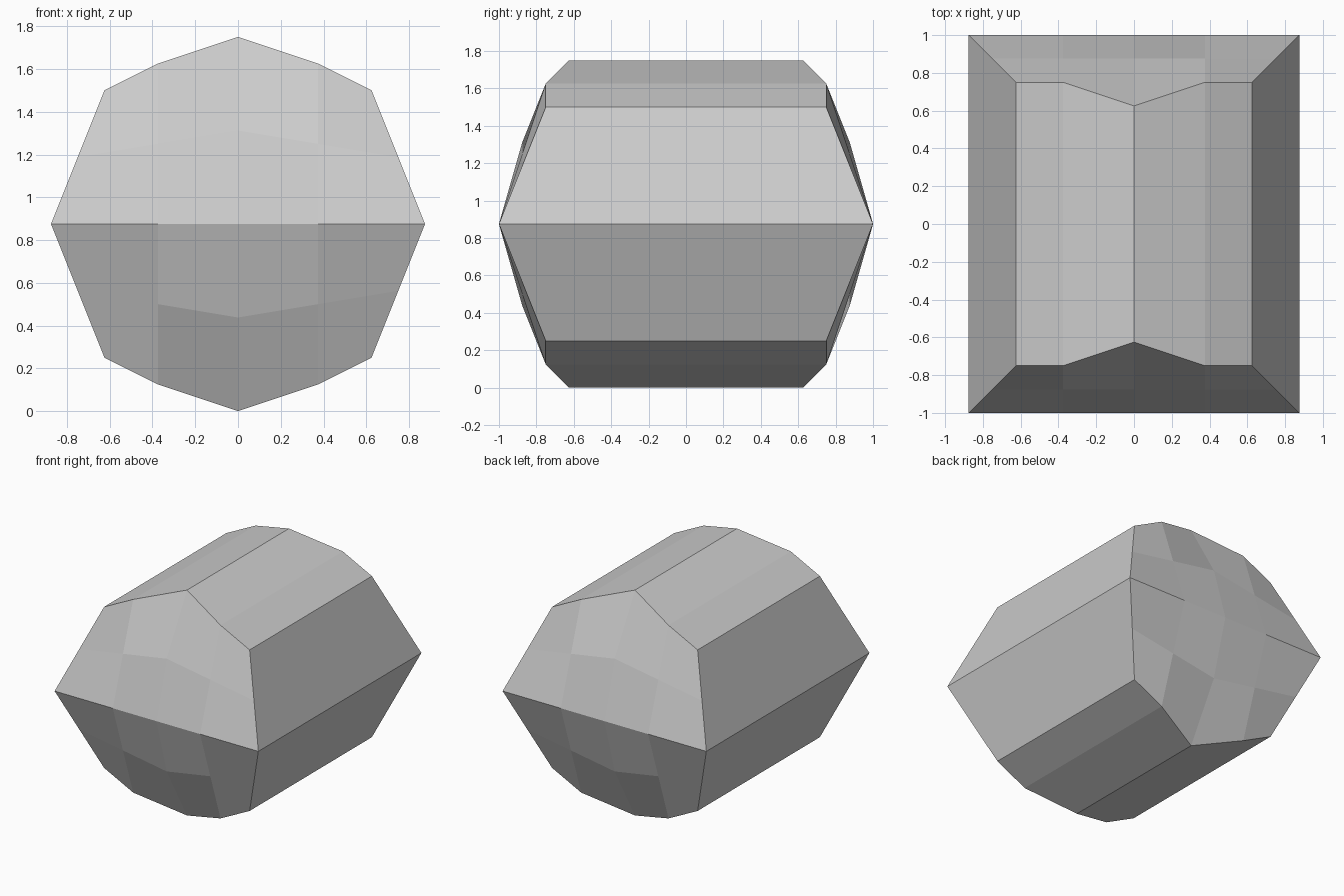
import bpy
import bmesh

cube = bpy.data.objects.get("Cube")
if cube:
    bpy.data.objects.remove(cube, do_unlink=True)

# Single stone grey
grey = bpy.data.materials.new("stone_grey")
grey.use_nodes = True
colour = (0.6, 0.6, 0.6, 1.0)
grey.diffuse_color = colour
grey.node_tree.nodes["Principled BSDF"].inputs["Base Color"].default_value = colour

# One eighth of the block: columns run from the centre outwards, rows from the waist up
half_height = 0.875
waist = [(0, -1, 0), (0.375, -1, 0), (0.875, -1, 0)]
shoulder = [(0, -0.875, 0.4375), (0.375, -0.875, 0.375), (0.75, -0.875, 0.3125)]
crown = [(0, -0.625, 0.875), (0.375, -0.75, 0.75), (0.625, -0.75, 0.625)]

bm = bmesh.new()
rows = [[bm.verts.new(p) for p in row] for row in (waist, shoulder, crown)]

# Faceted end cap
for low, high in zip(rows, rows[1:]):
    for i in range(2):
        bm.faces.new((low[i], low[i + 1], high[i + 1], high[i]))

# Long body facets, from the rim of the cap to the middle
rim = rows[2] + [rows[1][2], rows[0][2]]
middle = [bm.verts.new((v.co.x, 0, v.co.z)) for v in rim]
for i in range(len(rim) - 1):
    bm.faces.new((rim[i], rim[i + 1], middle[i + 1], middle[i]))

mesh = bpy.data.meshes.new("faceted_block")
bm.to_mesh(mesh)
bm.free()
mesh.materials.append(grey)

block = bpy.data.objects.new("faceted_block", mesh)
block.location.z = half_height
bpy.context.collection.objects.link(block)

# Mirror to all eight corners
mirror = block.modifiers.new("mirror", "MIRROR")
mirror.use_axis = (True, True, True)
mirror.use_clip = True
mirror.merge_threshold = 0.001
